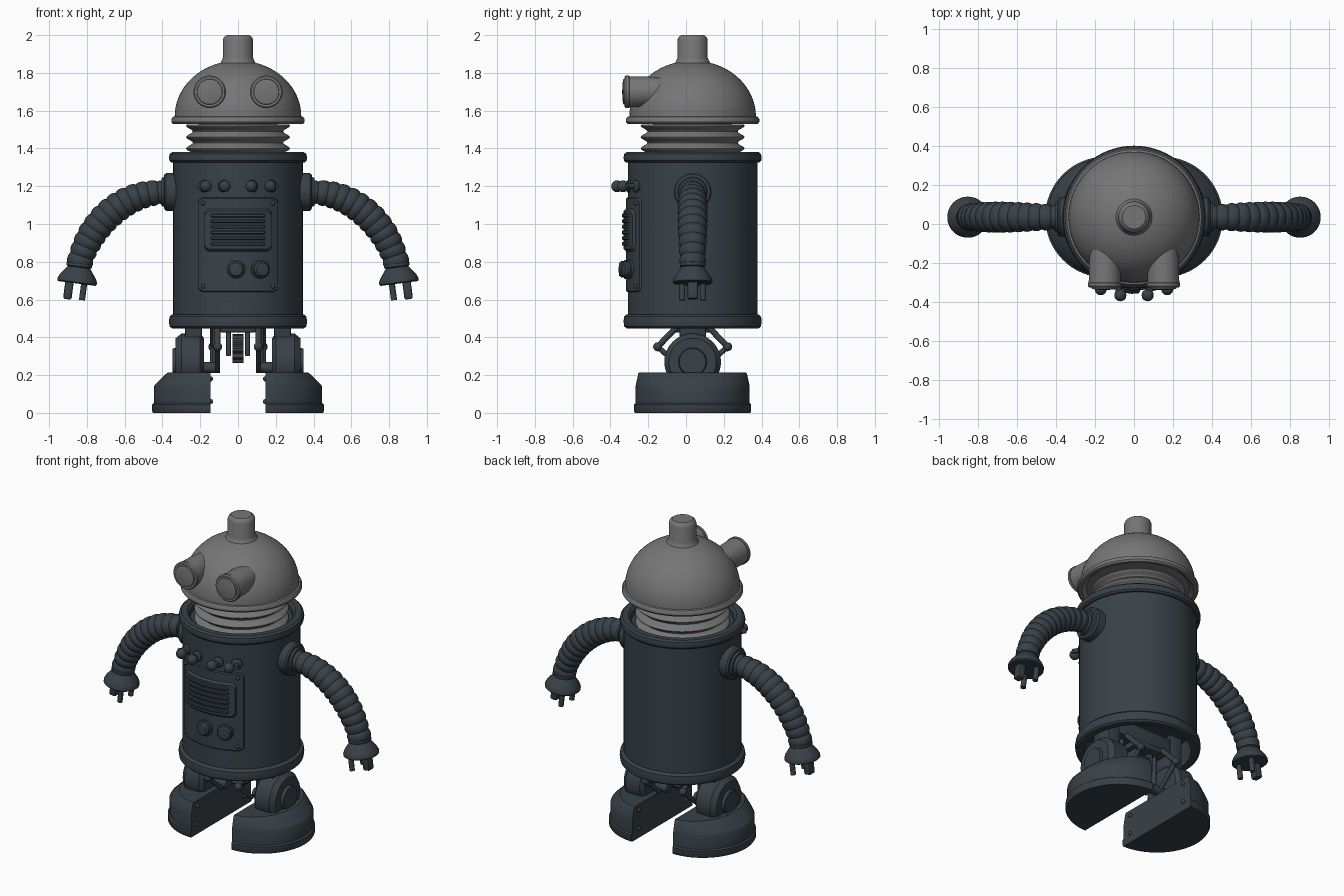
import bpy, bmesh
from math import sin, cos, pi, sqrt, asin
from mathutils import Vector, Matrix

cube = bpy.data.objects.get("Cube")
if cube:
    bpy.data.objects.remove(cube)

CY = 0.035      # y of the body axis
R = 0.343       # body radius
parts = []


def material(name, rgb):
    m = bpy.data.materials.new(name)
    m.use_nodes = True
    m.diffuse_color = (*rgb, 1)
    m.node_tree.nodes["Principled BSDF"].inputs["Base Color"].default_value = (*rgb, 1)
    return m


DARK = material("dark blue grey", (0.04, 0.053, 0.065))
GREY = material("mid grey", (0.18, 0.18, 0.18))


def finish(name, bm, mat=DARK, matrix=None, mirror=1):
    if matrix is not None:
        bm.transform(matrix)
    bm.transform(Matrix.Diagonal((mirror, 1, 1, 1)))
    bmesh.ops.remove_doubles(bm, verts=bm.verts, dist=1e-5)
    bmesh.ops.recalc_face_normals(bm, faces=bm.faces)
    mesh = bpy.data.meshes.new(name)
    bm.to_mesh(mesh)
    bm.free()
    mesh.materials.append(mat)
    ob = bpy.data.objects.new(name, mesh)
    bpy.context.collection.objects.link(ob)
    parts.append(ob)
    return ob


def skin(rings, closed=True):
    """Join rings of equal length with quads and cap both ends."""
    bm = bmesh.new()
    loops = [[bm.verts.new(p) for p in ring] for ring in rings]
    n = len(loops[0])
    for a, b in zip(loops, loops[1:]):
        for i in range(n if closed else n - 1):
            j = (i + 1) % n
            bm.faces.new((a[i], a[j], b[j], b[i]))
    bm.faces.new(loops[0])
    bm.faces.new(loops[-1])
    return bm


def lathe(name, profile, loc=(0, CY, 0), axis=(0, 0, 1), mat=DARK, mirror=1, n=48):
    rings = [[(max(r, 1e-4) * cos(2 * pi * i / n), max(r, 1e-4) * sin(2 * pi * i / n), z)
              for i in range(n)] for r, z in profile]
    turn = Vector((0, 0, 1)).rotation_difference(Vector(axis)).to_matrix().to_4x4()
    return finish(name, skin(rings), mat, Matrix.Translation(loc) @ turn, mirror)


def rod(name, a, b, r, mirror=1, n=16):
    a, b = Vector(a), Vector(b)
    return lathe(name, [(r, 0), (r, (b - a).length)], a, b - a, DARK, mirror, n)


def box(name, loc, size, mirror=1, bevel=0.01, matrix=Matrix()):
    bm = bmesh.new()
    bmesh.ops.create_cube(bm, size=1, matrix=Matrix.Diagonal((*size, 1)))
    bmesh.ops.bevel(bm, geom=bm.edges[:], offset=bevel, segments=2, affect='EDGES', profile=0.5)
    return finish(name, bm, DARK, Matrix.Translation(loc) @ matrix, mirror)


def ball(name, loc, r, mirror=1):
    bm = bmesh.new()
    bmesh.ops.create_uvsphere(bm, u_segments=20, v_segments=12, radius=r)
    return finish(name, bm, DARK, Matrix.Translation(loc), mirror)


def on_body(x, z, out=0.0):
    """Point in front of the body wall and the outward direction there."""
    r = R + out
    d = Vector((x / r, -sqrt(1 - (x / r) ** 2), 0))
    return Vector((0, CY, z)) + d * r, d


def curved_plate(name, half, z0, z1, corner, out, bevel=0.006, n=40):
    """Round-cornered plate wrapped on the body front."""
    rings = []
    for i in range(n + 1):
        x = -half * cos(pi * i / n)
        over = max(0, abs(x) - (half - corner))
        cut = corner - sqrt(max(0, corner ** 2 - over ** 2))
        lo, hi = z0 + cut, max(z1 - cut, z0 + cut + 0.001)
        b = min(bevel, (hi - lo) / 3)
        section = ((lo, -0.01), (lo, out - b), (lo + b, out), (hi - b, out), (hi, out - b), (hi, -0.01))
        rings.append([on_body(x, z, o)[0] for z, o in section])
    return finish(name, skin(rings))


# Body: hollow drum with rolled rims
lathe("body", [(0, .6), (.31, .6), (.31, .45), (.35, .448), (.362, .458), (.366, .485), (.362, .51),
               (.352, .52), (R, .522), (R, 1.325), (.353, 1.325), (.363, 1.335), (.366, 1.352),
               (.362, 1.37), (.35, 1.38), (.315, 1.38), (.3, 1.365), (.3, 1.33), (0, 1.33)], n=80)

# Neck bellows
lathe("neck", [(0, 1.31)] + [(.257 + .018 * cos(2 * pi * (1.52 - z) / .06), z)
                             for z in [1.31 + .006 * i for i in range(37)]] + [(0, 1.535)], mat=GREY, n=64)

# Head: flange, dome and top knob
dome = [(.335 * cos(a), 1.57 + .295 * sin(a)) for a in [i * 1.29 / 18 for i in range(19)]]
lathe("head", [(0, 1.55), (.3, 1.55), (.325, 1.53), (.345, 1.53), (.353, 1.54), (.353, 1.555), (.345, 1.567)]
      + dome + [(.085, 1.867), (.08, 1.88), (.08, 1.975), (.074, 1.99), (.06, 2.0), (0, 2.0)], mat=GREY, n=80)

# Body front: panel, grille and slats
curved_plate("front_panel", .212, .64, 1.14, .03, .009)
curved_plate("grille_frame", .178, .855, 1.08, .03, .022, .012)
for i in range(6):
    z = .895 + i * .03
    curved_plate("grille_slat", .145, z - .01, z + .01, .01, .032, .005)
for x in (-.185, .185):
    for z in (.67, 1.11):
        p, d = on_body(x, z, .01)
        ball("panel_rivet", p, .012)
for x in (-.01, .115):
    p, d = on_body(x, .76, 0)
    lathe("dial", [(.05, 0), (.05, .018), (.043, .022), (.043, .035), (.034, .046), (0, .05)], p, d, n=32)
for x in (-.17, -.07, .07, .17):
    p, d = on_body(x, 1.2, -.01)
    lathe("knob_stem", [(.032, 0), (.032, .02), (.024, .028), (.014, .03), (.014, .07)], p, d, n=24)
    ball("control_knob", on_body(x, 1.2, .063)[0], .031)


# Arm path in the xz plane, with its tangent
PATH = [Vector(p) for p in ((.37, 0, 1.167), (.6, 0, 1.18), (.79, 0, 1.0), (.842, 0, .78))]


def arm_at(t):
    a, b, c, d = PATH
    s = 1 - t
    p = a * s ** 3 + b * 3 * s * s * t + c * 3 * s * t * t + d * t ** 3
    tan = (b - a) * s * s + (c - b) * 2 * s * t + (d - c) * t * t
    return p + Vector((0, CY, 0)), tan.normalized()


def arm(side, s):
    rings, steps, n = [], 13 * 8, 28
    for i in range(steps + 1):
        t = i / steps
        p, tan = arm_at(t)
        across = tan.cross(Vector((0, 1, 0)))
        r = .054 + .018 * sin(pi * min(t * 1.1, 1) * .85) + .008 * abs(sin(13 * pi * t)) ** .7
        rings.append([p + across * r * cos(2 * pi * k / n) + Vector((0, r * sin(2 * pi * k / n), 0))
                      for k in range(n)])
    finish(side + "_arm", skin(rings), mirror=s)
    lathe(side + "_shoulder", [(.1, 0), (.1, .065), (.092, .075), (.078, .077), (.074, .09), (0, .09)],
          (.315, CY, 1.17), (1, 0, 0), mirror=s)
    # Hand: flared cup with three prongs
    down = Vector((.13, 0, -1)).normalized()
    out = Vector((1, 0, .13)).normalized()
    wrist = Vector((.838, CY, .8))
    lathe(side + "_hand", [(.055, 0), (.068, .01), (.068, .025), (.06, .03), (.075, .05), (.097, .08),
                           (.105, .098), (.105, .11), (.098, .116), (0, .116)], wrist, down, mirror=s)
    base = wrist + down * .1
    for y in (-.055, .055):
        a = base - out * .038 + Vector((0, y, 0))
        rod(side + "_finger", a, a + down * .1, .016, s)
    thumb = Vector((0, 0, -1)).rotation_difference(down).to_matrix().to_4x4()
    box(side + "_thumb", base + out * .04 + down * .05, (.045, .055, .11), s, .01, thumb)


# Foot: half round shoe with a flat inner side
def foot(side, s):
    rings = []
    for z, a, b in ((0, .305, .305), (.008, .31, .31), (.045, .31, .31), (.052, .3, .302), (.14, .3, .302),
                    (.15, .294, .3), (.207, .235, .288), (.215, .225, .28)):
        rings.append([(.145 + a * cos(u), CY + b * sin(u), z) for u in [-pi / 2 + pi * k / 32 for k in range(33)]])
    finish(side + "_foot", skin(rings), mirror=s)
    for y in (-.24, .24):
        for z in (.07, .16):
            ball(side + "_foot_bolt", (.145, CY + y, z - (.03 if z < .1 else 0) + .02), .013, s)
    # Ankle wheel and hub
    lathe(side + "_ankle", [(.125, .18), (.15, .2), (.15, .3), (.125, .33), (.075, .33), (.07, .348), (0, .348)],
          (0, CY, .27), (1, 0, 0), mirror=s)
    # Hip strut inside the drum
    box(side + "_hip", (.235, CY, .5), (.09, .14, .24), s)
    # Linkage between foot and body
    for k, x in ((-1, .108), (1, .133)):
        elbow = (x, CY + k * .185, .35)
        rod(side + "_upper_link", (x, CY + k * .06, .48), elbow, .016, s)
        rod(side + "_lower_link", elbow, (x, CY + k * .05, .23), .014, s)
        ball(side + "_link_joint", elbow, .024, s)
    rod(side + "_link_pin", (.095, CY, .24), (.2, CY, .24), .03, s)
    rod(side + "_link_post", (.122, CY, .22), (.122, CY, .6), .014, s)


for side, s in (("left", 1), ("right", -1)):
    arm(side, s)
    foot(side, s)
    # Eyes
    loc = (.15, 0, 1.7)
    lathe(side + "_eye_housing", [(.07, .08), (.08, .2), (.082, .3), (.086, .303), (.086, .318), (.08, .325),
                                  (.068, .325), (.066, .332), (.045, .336), (0, .338)],
          loc, (0, -1, 0), GREY, s)

# Central drive under the body
box("hip_crossbar", (0, CY, .53), (.5, .12, .1))
box("drive_mount", (0, CY, .445), (.19, .2, .04))
for x in (-.05, .05):
    box("drive_cheek", (x, CY, .37), (.026, .12, .14), bevel=.006)
teeth = []
for i in range(40):
    a = 2 * pi * i / 40
    r = .078 if i % 4 < 2 else .065
    teeth.append((r * cos(a), r * sin(a)))
finish("drive_gear", skin([[(x, CY + y, .34 + z) for y, z in teeth] for x in (-.03, .03)]))

# Smooth shading with sharp edges kept
bpy.ops.object.select_all(action='DESELECT')
for ob in parts:
    ob.select_set(True)
bpy.context.view_layer.objects.active = parts[0]
bpy.ops.object.shade_smooth_by_angle(angle=.6)
